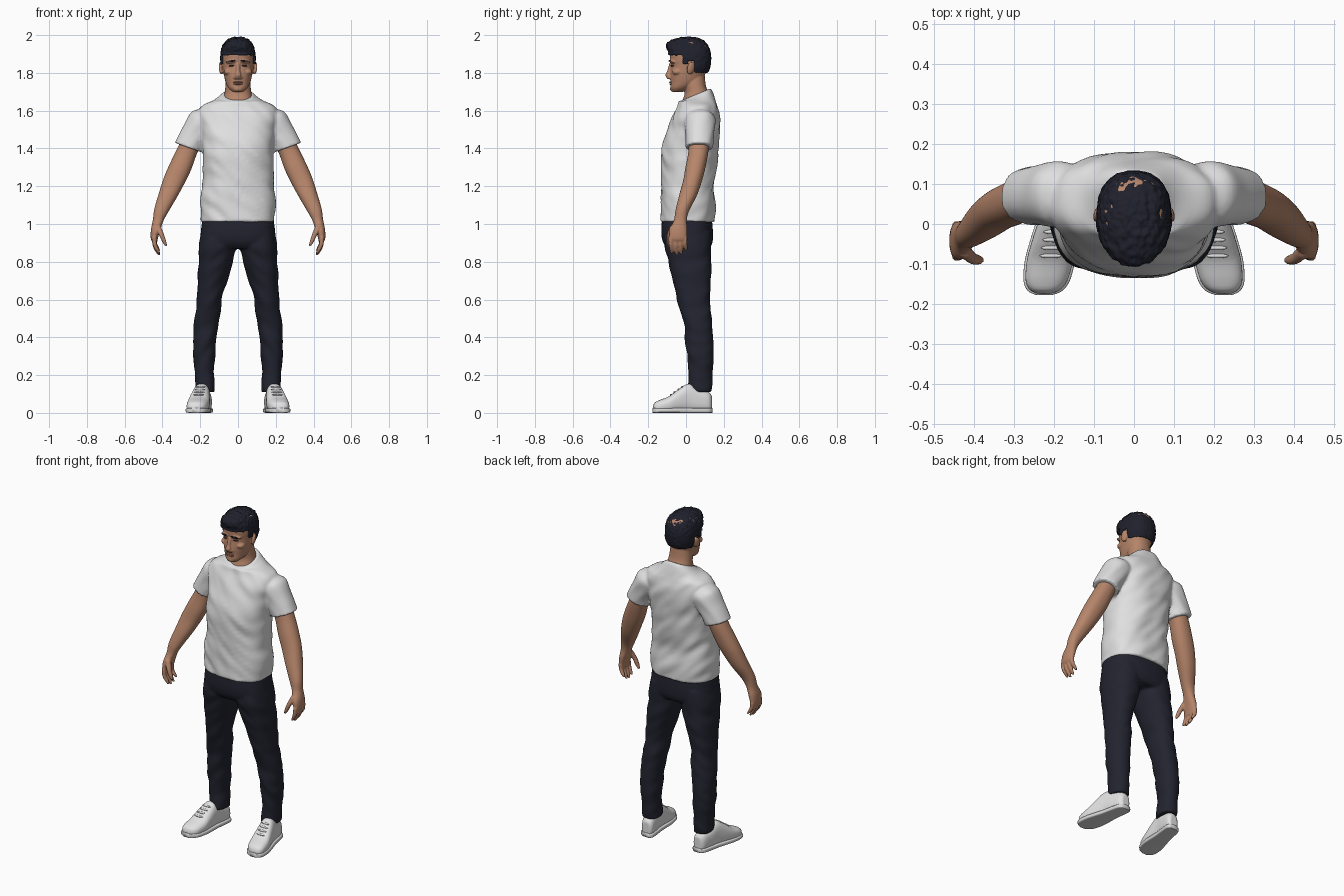
import bpy
import bmesh
from math import cos, sin, pi, copysign
from mathutils import Vector, Matrix, Euler, noise

default_cube = bpy.data.objects.get("Cube")
if default_cube:
    bpy.data.objects.remove(default_cube, do_unlink=True)


def material(name, red, green, blue):
    mat = bpy.data.materials.new(name)
    mat.use_nodes = True
    mat.diffuse_color = (red, green, blue, 1)
    shader = mat.node_tree.nodes["Principled BSDF"]
    shader.inputs["Base Color"].default_value = (red, green, blue, 1)
    shader.inputs["Roughness"].default_value = 0.8
    return mat


SKIN = material("skin", .47, .235, .145)
LIPS = material("lips", .36, .16, .11)
EYES = material("dark eyes", .06, .035, .025)
HAIR = material("dark hair", .014, .015, .025)
SHIRT = material("white cotton", .74, .74, .75)
DENIM = material("dark denim", .016, .017, .028)
SHOE = material("white leather", .76, .76, .76)
SOLE = material("pale rubber", .68, .68, .68)


def spline(a, b, c, d, t):
    """Catmull-Rom blend of one ring parameter."""
    return b + t * ((c - a) + t * ((a + a - 5 * b + 4 * c - d) + t * (3 * (b - c) + d - a))) / 2


def loft(bm, rings, power=2.2, fold=0, along_y=False, mirror=False, sides=32, steps=5):
    """Closed skin through rings of (x, y, z, rx, ry, tilt_x, tilt_y)."""
    rings = [tuple(r) + (0,) * (7 - len(r)) for r in rings]
    last = len(rings) - 1
    dense = []
    for i in range(last):
        quad = [rings[max(i - 1, 0)], rings[i], rings[i + 1], rings[min(i + 2, last)]]
        dense += [[spline(*vals, s / steps) for vals in zip(*quad)] for s in range(steps)]
    dense.append(rings[last])
    for side in ((1, -1) if mirror else (1,)):
        loops = []
        for x, y, z, rx, ry, tilt_x, tilt_y in dense:
            loop = []
            for k in range(sides):
                a = 2 * pi * k / sides
                c = copysign(abs(cos(a)) ** (2 / power), cos(a))
                s = copysign(abs(sin(a)) ** (2 / power), sin(a))
                p = Vector((x + rx * c, y + ry * s, z + tilt_x * c + tilt_y * s))
                if fold:
                    crease = noise.noise(Vector((p.x * 9, p.y * 9, p.z * 17 + p.x * 14)))
                    p += Vector((c, s, 0)) * fold * crease
                if along_y:
                    p.y, p.z = p.z, p.y
                p.x *= side
                loop.append(bm.verts.new(p))
            loops.append(loop)
        for low, high in zip(loops, loops[1:]):
            for k in range(sides):
                j = (k + 1) % sides
                bm.faces.new((low[k], low[j], high[j], high[k]))
        bm.faces.new(loops[0])
        bm.faces.new(loops[-1])


def ball(bm, place, size, turn=(0, 0, 0), mirror=False):
    for side in ((1, -1) if mirror else (1,)):
        spot = Vector((place[0] * side, place[1], place[2]))
        spin = Euler((turn[0], turn[1] * side, turn[2] * side))
        bmesh.ops.create_uvsphere(bm, u_segments=20, v_segments=12, radius=1,
                                  matrix=Matrix.LocRotScale(spot, spin, Vector(size)))


def finish(name, bm, mat, voxel=0, relax=2):
    """Turn the shapes into one object, fused by a voxel remesh if asked."""
    bmesh.ops.recalc_face_normals(bm, faces=bm.faces[:])
    for face in bm.faces:
        face.smooth = True
    mesh = bpy.data.meshes.new(name)
    bm.to_mesh(mesh)
    bm.free()
    mesh.materials.append(mat)
    obj = bpy.data.objects.new(name, mesh)
    bpy.context.collection.objects.link(obj)
    if voxel:
        fuse = obj.modifiers.new("fuse", "REMESH")
        fuse.mode = "VOXEL"
        fuse.voxel_size = voxel
        fuse.use_smooth_shade = True
        soften = obj.modifiers.new("soften", "SMOOTH")
        soften.factor = 0.5
        soften.iterations = relax
    return obj


# Shirt: torso with sloping shoulders, and short sleeves
bm = bmesh.new()
torso = [(1.01, .01, .193, .145), (1.1, .01, .2, .142), (1.2, .008, .19, .139),
         (1.3, .015, .185, .145), (1.4, .022, .19, .15), (1.5, .04, .2, .138),
         (1.57, .053, .21, .123), (1.62, .06, .195, .105), (1.65, .06, .14, .097)]
rings = [(0, y, z, rx, ry) for z, y, rx, ry in torso]
rings += [(0, .052, 1.675, .088, .088, 0, .033), (0, .05, 1.684, .079, .08, 0, .033)]
loft(bm, rings, power=2.4, fold=.009, sides=64)
loft(bm, [(.14, .075, 1.56, .055, .07, .05), (.185, .075, 1.545, .066, .082, .045),
          (.23, .072, 1.475, .065, .076, .035), (.265, .07, 1.405, .069, .071, .025)],
     fold=.006, mirror=True)
finish("shirt", bm, SHIRT, .008)

# Trousers: hips and two tapering legs
bm = bmesh.new()
loft(bm, [(0, .005, 1.03, .188, .132), (0, .006, .95, .198, .137),
          (0, .01, .9, .2, .13), (0, .015, .87, .19, .11)], power=2.5, sides=48)
loft(bm, [(.1, .01, .96, .095, .12), (.106, .012, .88, .102, .124),
          (.118, .02, .8, .092, .115), (.136, .03, .7, .077, .1),
          (.152, .038, .6, .068, .087), (.163, .058, .5, .067, .077),
          (.174, .07, .4, .061, .073), (.178, .075, .3, .058, .07),
          (.175, .076, .2, .051, .065), (.173, .076, .11, .05, .063)],
     fold=.009, mirror=True)
finish("trousers", bm, DENIM, .008)

# Arms and hands
bm = bmesh.new()
loft(bm, [(.24, .07, 1.45, .05, .055, .015), (.272, .065, 1.38, .052, .053, .015),
          (.306, .05, 1.3, .057, .053, .015), (.338, .035, 1.23, .055, .05, .015),
          (.372, .01, 1.15, .048, .047, .01), (.407, -.02, 1.07, .036, .036, .01),
          (.422, -.03, 1.02, .029, .034), (.436, -.04, .97, .025, .047),
          (.443, -.042, .925, .019, .046), (.44, -.042, .905, .013, .04)], mirror=True)
for k, reach in enumerate((.9, 1, .95, .75)):
    y = -.08 + .025 * k
    loft(bm, [(.444, y, .93, .012, .013), (.441, y, .93 - .04 * reach, .012, .012),
              (.43, y + .003, .93 - .07 * reach, .011, .011),
              (.417, y + .006, .93 - .096 * reach, .006, .007)], mirror=True, sides=12)
loft(bm, [(.425, -.066, .99, .016, .018), (.406, -.085, .945, .014, .015),
          (.39, -.09, .905, .011, .012), (.38, -.09, .883, .005, .006)],
     mirror=True, sides=12)
finish("arms_and_hands", bm, SKIN, .0045)

# Head, neck and facial features
bm = bmesh.new()
skull = [(1.7, -.045, .028, .03), (1.72, -.03, .05, .053), (1.75, -.005, .065, .077),
         (1.79, .008, .075, .092), (1.84, .02, .082, .099), (1.87, .02, .084, .105),
         (1.92, .02, .083, .104), (1.96, .02, .068, .085), (1.98, .02, .03, .04)]
loft(bm, [(0, y, z, rx, ry) for z, y, rx, ry in skull], sides=48)
loft(bm, [(0, .05, 1.6, .1, .09, 0, .03), (0, .05, 1.66, .078, .079, 0, .033),
          (0, .053, 1.7, .07, .06, 0, .01), (0, .046, 1.74, .066, .058),
          (0, .04, 1.8, .06, .058)])
loft(bm, [(0, -.079, 1.85, .01, .009), (0, -.088, 1.81, .011, .012),
          (0, -.092, 1.787, .017, .017), (0, -.086, 1.768, .015, .012)], sides=16)
ball(bm, (.034, -.071, 1.86), (.032, .017, .009), (0, .1, .25), True)
ball(bm, (.05, -.045, 1.805), (.025, .028, .018), mirror=True)
ball(bm, (.014, -.084, 1.775), (.01, .012, .008), mirror=True)
ball(bm, (.09, .025, 1.825), (.01, .021, .034), (-.2, .15, .35), True)
ball(bm, (0, -.065, 1.715), (.028, .02, .016))
finish("head_and_neck", bm, SKIN, .004, 3)

bm = bmesh.new()
for z, depth in ((1.75, .012), (1.741, .011)):
    ball(bm, (0, -.077, z), (.026, depth, .005))
finish("lips", bm, LIPS)

bm = bmesh.new()
ball(bm, (.034, -.07, 1.838), (.015, .011, .0045), (0, .06, .25), True)
finish("eyes", bm, EYES)

bm = bmesh.new()
ball(bm, (.036, -.083, 1.862), (.024, .005, .005), (0, .12, .38), True)
finish("eyebrows", bm, HAIR)


# Hair: curly cap that sinks into the head below the hairline
def hairline(y):
    if y < -.02:
        return 1.895
    if y < .012:
        return 1.845
    return 1.862 if y < .045 else 1.8


bm = bmesh.new()
bmesh.ops.create_icosphere(bm, subdivisions=6, radius=1)
middle = Vector((0, .015, 1.873))
for v in bm.verts:
    d = v.co.normalized()
    d /= sum(abs(c) ** 2.4 for c in d) ** (1 / 2.4)
    p = middle + Vector((d.x * .094, d.y * .118, d.z * .117))
    lift = min(max((p.z - 1.91) / .05, 0), 1)
    if p.y < 0:
        p.y *= .93 + .42 * lift
    curl = noise.noise(p * 62) + noise.noise(p * 110) / 2
    p += d * curl * (.002 + .004 * lift)
    if p.z < hairline(p.y):
        p = middle + (p - middle) * .8
    v.co = p
finish("hair", bm, HAIR)


# Shoes: uppers, soles and laces, with the toes turned outward
def foot_x(y):
    return .172 + (.14 - y) * .167


bm = bmesh.new()
sections = [(.137, .022, .09), (.12, .037, .11), (.07, .042, .13), (.015, .045, .155),
            (-.04, .053, .125), (-.09, .058, .088), (-.14, .053, .068),
            (-.165, .038, .055), (-.175, .016, .036)]
loft(bm, [(foot_x(y), h / 2, y, w, h / 2) for y, w, h in sections],
     power=2.5, along_y=True, mirror=True)
finish("shoe_uppers", bm, SHOE, .005)

bm = bmesh.new()
loft(bm, [(foot_x(y), .013, y * 1.015, w + .005, .013) for y, w, h in sections],
     power=5, along_y=True, mirror=True)
finish("shoe_soles", bm, SOLE)

bm = bmesh.new()
for k in range(4):
    y = -.02 - .02 * k
    ball(bm, (foot_x(y), y, .138 - .014 * k), (.028, .006, .005), (.5, 0, 0), True)
finish("shoe_laces", bm, SHOE)
